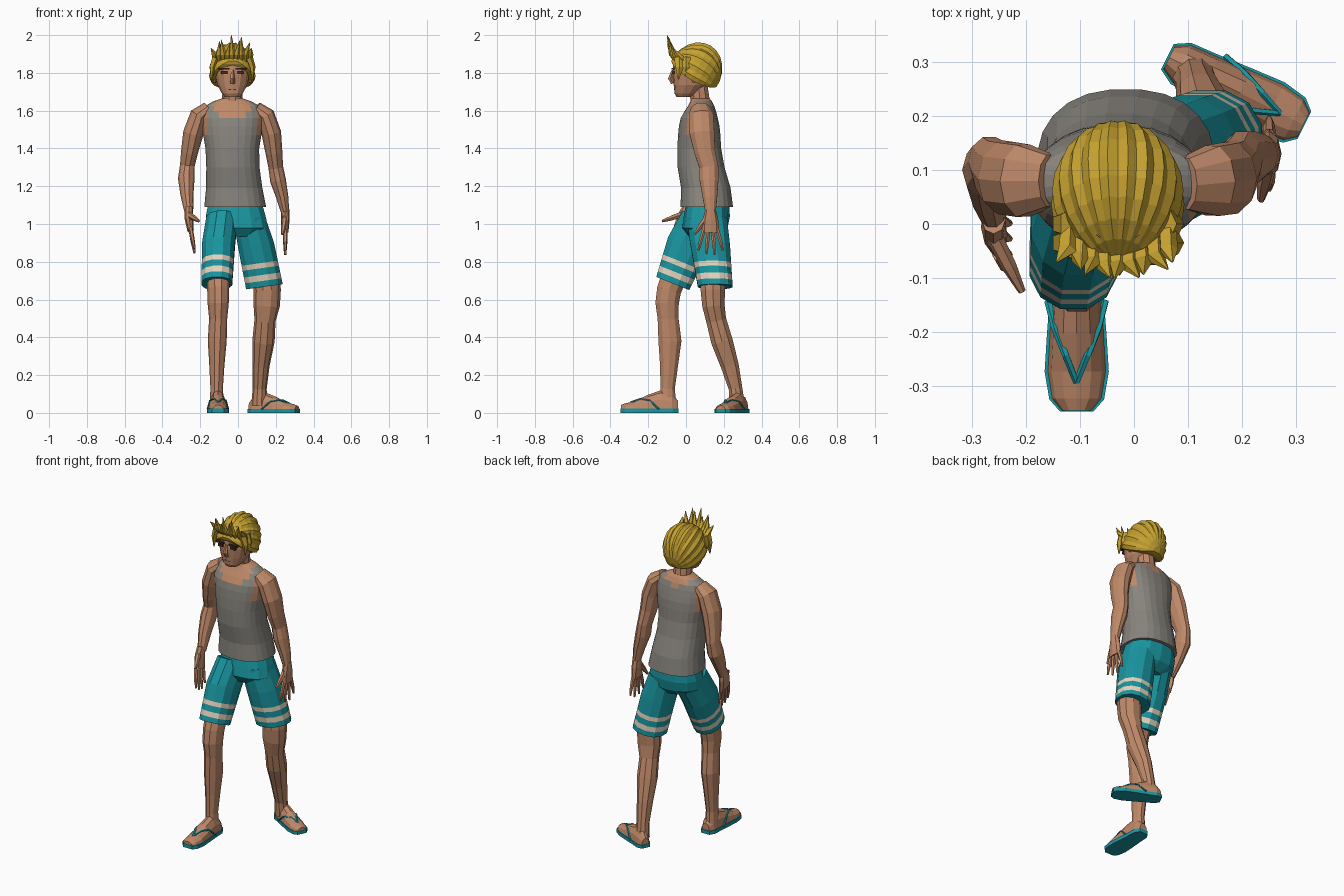
import bpy, bmesh, math
from mathutils import Vector, Matrix
from math import sin, cos, pi, radians


def material(name, rgb):
    m = bpy.data.materials.new(name)
    m.diffuse_color = (*rgb, 1)
    return m


SKIN = material("skin", (0.52, 0.25, 0.14))
TEAL = material("teal", (0.01, 0.31, 0.36))
CREAM = material("cream", (0.8, 0.68, 0.52))
HAIR = material("hair", (0.56, 0.36, 0.03))
CLOTH = material("cloth", (0.25, 0.235, 0.21))
DARK = material("dark", (0.05, 0.025, 0.02))


def skin_rings(name, rings, mats, pick=None, matrix=None):
    """Bridge equal-length closed rings, cap both ends; pick(centre, row) chooses a material."""
    bm = bmesh.new()
    vs = [[bm.verts.new(p) for p in r] for r in rings]
    n = len(rings[0])
    for i in range(len(vs) - 1):
        for j in range(n):
            k = (j + 1) % n
            f = bm.faces.new((vs[i][j], vs[i][k], vs[i + 1][k], vs[i + 1][j]))
            if pick:
                f.material_index = pick(f.calc_center_median(), i)
    bm.faces.new(vs[0])
    cap = bm.faces.new(vs[-1])
    if pick:
        cap.material_index = pick(cap.calc_center_median(), len(vs) - 2)
    bmesh.ops.recalc_face_normals(bm, faces=bm.faces)
    if matrix:
        bm.transform(matrix)
    me = bpy.data.meshes.new(name)
    bm.to_mesh(me)
    bm.free()
    for m in mats:
        me.materials.append(m)
    ob = bpy.data.objects.new(name, me)
    bpy.context.collection.objects.link(ob)
    return ob


def level(name, rows, n, mats, pick=None, power=2.0, sx=0, sy=0):
    """Loft of level (or sheared) superellipse sections: (x, y, z, rx, ry)."""
    def sp(v):
        return math.copysign(abs(v) ** (2 / power), v)
    rings = []
    for x, y, z, rx, ry in rows:
        ring = []
        for j in range(n):
            a = 2 * pi * (j + 0.5) / n
            dx, dy = rx * sp(cos(a)), ry * sp(sin(a))
            ring.append((x + dx, y + dy, z + sx * dx + sy * dy))
        rings.append(ring)
    return skin_rings(name, rings, mats, pick)


def tube(name, rows, n, mat, matrix=None):
    """Tube along a path with sections square to it: (x, y, z, rx, ry)."""
    pts = [Vector(r[:3]) for r in rows]
    rings = []
    for i, r in enumerate(rows):
        t = (pts[min(i + 1, len(pts) - 1)] - pts[max(i - 1, 0)]).normalized()
        u = (Vector((1, 0, 0)) - t * t.x).normalized()
        v = t.cross(u)
        rings.append([pts[i] + u * r[3] * cos(2 * pi * j / n) + v * r[4] * sin(2 * pi * j / n)
                      for j in range(n)])
    return skin_rings(name, rings, [mat], matrix=matrix)


# tank top, with bare skin at the neckline and armholes
def tank_pick(c, i):
    dx = abs(c.x + 0.03)
    drop = 0.12 if c.y < 0.07 else 0.06
    neck = (dx / 0.095) ** 2 + ((c.z - 1.665) / drop) ** 2 < 1
    return 1 if neck or (dx > 0.135 and c.z > 1.45) else 0


level("tank_top", [(-.015, .11, 1.09, .165, .14), (-.02, .105, 1.19, .15, .132), (-.027, .08, 1.30, .142, .125),
                   (-.03, .07, 1.40, .143, .117), (-.03, .07, 1.47, .155, .113), (-.03, .07, 1.52, .16, .108),
                   (-.03, .07, 1.56, .165, .099), (-.03, .075, 1.595, .16, .085), (-.03, .08, 1.625, .145, .07),
                   (-.03, .08, 1.65, .10, .057), (-.03, .075, 1.665, .055, .05)],
      24, [CLOTH, SKIN], tank_pick, 2.3)

# shorts: seat, then two legs with striped hems
level("shorts_seat", [(-.015, .115, 1.11, .145, .115), (-.012, .11, 1.04, .162, .122),
                      (-.005, .10, .98, .168, .12), (.005, .095, .935, .10, .08)], 14, [TEAL], power=2.3)


def shorts_leg(name, top, mid, hem, sx, sy):
    top, mid, hem = Vector(top), Vector(mid), Vector(hem)
    rows = [top, mid] + [mid.lerp(hem, t) for t in (.44, .56, .72, .86, 1)]
    level(name, rows, 12, [TEAL, CREAM], lambda c, i: int(i in (2, 4)), 2.2, sx, sy)


shorts_leg("shorts_leg_right", (-.085, .085, 1.03, .085, .105), (-.103, .01, .89, .09, .108),
           (-.112, -.07, .685, .084, .09), 0, -.4)
shorts_leg("shorts_leg_left", (.06, .11, 1.03, .085, .11), (.095, .128, .89, .098, .108),
           (.14, .155, .668, .1, .095), .14, 0)

# bare legs
tube("leg_right", [(-.105, -.045, .77, .065, .072), (-.105, -.09, .65, .058, .068), (-.105, -.1, .58, .056, .065),
                   (-.105, -.095, .5, .048, .058), (-.11, -.085, .38, .05, .064), (-.112, -.09, .25, .04, .05),
                   (-.113, -.097, .13, .033, .04), (-.112, -.095, .04, .038, .045)], 10, SKIN)
tube("leg_left", [(.145, .145, .76, .07, .075), (.155, .142, .65, .072, .068), (.152, .145, .57, .07, .062),
                  (.143, .16, .49, .056, .056), (.135, .19, .38, .059, .06), (.122, .232, .25, .045, .05),
                  (.115, .262, .13, .037, .038), (.112, .272, .04, .042, .042)], 10, SKIN)


# foot, sandal sole and straps; sections are (distance from heel, half width, height)
def foot(side, heel, angle, scale):
    mat = Matrix.Translation(heel) @ Matrix.Rotation(angle, 4, 'Z') @ Matrix.Scale(scale, 4)
    sec = [(0, .026, .045), (.03, .042, .08), (.09, .045, .10), (.16, .05, .075),
           (.23, .054, .042), (.28, .046, .03), (.302, .028, .022)]
    rings = [[(w * cos(pi * j / 6), d, .02 + h * sin(pi * j / 6)) for j in range(7)] for d, w, h in sec]
    skin_rings("foot_" + side, rings, [SKIN], matrix=mat)
    edge = [(w * 1.1, d * 1.02 - .004) for d, w, h in sec]
    edge += [(-x, y) for x, y in reversed(edge)]
    skin_rings("sandal_sole_" + side, [[(x, y, z) for x, y in edge] for z in (0, .022)], [TEAL], matrix=mat)
    for s, lab in ((1, "outer"), (-1, "inner")):
        tube(f"sandal_strap_{lab}_{side}", [(0, .25, .056, .006, .005), (s * .02, .2, .074, .007, .005),
             (s * .04, .15, .066, .007, .005), (s * .053, .1, .02, .007, .005)], 5, TEAL, mat)


foot("right", (-.106, -.043, 0), pi, 1.0)
foot("left", (.065, .308, 0), math.atan2(-.12, .24) - pi / 2, .92)

# arms
tube("arm_right", [(-.155, .08, 1.615, .035, .05), (-.205, .08, 1.575, .05, .07), (-.237, .085, 1.48, .054, .07),
                   (-.257, .1, 1.38, .045, .058), (-.268, .115, 1.31, .039, .048), (-.274, .1, 1.24, .044, .054),
                   (-.27, .055, 1.15, .034, .043), (-.26, .012, 1.06, .023, .029)], 10, SKIN)
tube("arm_left", [(.095, .075, 1.615, .035, .05), (.145, .08, 1.575, .05, .068), (.177, .085, 1.48, .052, .069),
                  (.19, .1, 1.38, .045, .058), (.2, .122, 1.3, .039, .052), (.212, .122, 1.23, .042, .052),
                  (.235, .127, 1.14, .032, .04), (.25, .13, 1.06, .022, .029)], 10, SKIN)


# hands: palm, four fingers and a thumb
def hand(side, wrist, lean, tip_dx, spread, thumb):
    x, y, z = wrist
    tube("palm_" + side, [(x, y, z + .02, .022, .027), (x, y + lean * .3, z - .04, .023, .042),
                          (x + tip_dx * .3, y + lean * .6, z - .105, .017, .047)], 8, SKIN)
    for i, length in enumerate((.10, .12, .125, .10)):
        o = i - 1.5
        by, bx = y + lean * .6 + o * .023, x + tip_dx * .3
        tube(f"finger_{i + 1}_{side}", [(bx, by, z - .09, .012, .012),
             (bx + tip_dx * .35, by + lean * .3 + o * spread * .6, z - .1 - length * .5, .011, .011),
             (bx + tip_dx * .7, by + lean * .4 + o * spread, z - .1 - length, .006, .006)], 6, SKIN)
    a, b = Vector((x, y + lean * .3 - .015, z - .02)), Vector(thumb)
    tube("thumb_" + side, [(*a, .016, .018), (*a.lerp(b, .55), .014, .014), (*b, .007, .007)], 6, SKIN)


hand("right", (-.26, .008, 1.07), -.05, .03, .006, (-.207, -.125, 1.015))
hand("left", (.25, .13, 1.06), .0, 0, .02, (.235, .045, .945))

# neck, head and face
tube("neck", [(-.03, .078, 1.62, .055, .055), (-.03, .065, 1.74, .052, .05)], 10, SKIN)
level("head", [(-.03, -.01, 1.672, .04, .04), (-.03, .0, 1.69, .056, .06), (-.03, .022, 1.735, .08, .087),
               (-.03, .035, 1.79, .092, .106), (-.03, .04, 1.85, .095, .108), (-.03, .05, 1.92, .07, .08)],
      14, [SKIN], power=2.4)
tube("nose", [(-.03, -.07, 1.815, .008, .006), (-.03, -.082, 1.77, .013, .014),
              (-.03, -.07, 1.745, .014, .01)], 5, SKIN)


def box(name, loc, size, mat):
    x, y, z = loc
    a, b, c = (s / 2 for s in size)
    skin_rings(name, [[(x - a, y - b, h), (x + a, y - b, h), (x + a, y + b, h), (x - a, y + b, h)]
                      for h in (z - c, z + c)], [mat])


for s, side in ((-1, "right"), (1, "left")):
    box("eye_" + side, (-.03 + s * .042, -.066, 1.802), (.036, .012, .014), DARK)
    box("brow_" + side, (-.03 + s * .045, -.068, 1.822), (.058, .016, .01), DARK)
    tube("ear_" + side, [(-.03 + s * .092, .045, 1.75, .008, .012), (-.03 + s * .102, .04, 1.785, .013, .024),
                         (-.03 + s * .105, .045, 1.815, .008, .02)], 6, SKIN)
    # locks in front of the ears
    for k, y in enumerate((-.035, .0)):
        tube(f"side_lock_{k + 1}_{side}", [(-.03 + s * .09, y, 1.88, .02, .03), (-.03 + s * .107, y, 1.83, .016, .022),
             (-.03 + s * .108, y - .005, 1.765 + .02 * k, .003, .003)], 5, HAIR)
box("mouth", (-.03, -.0585, 1.713), (.04, .006, .005), DARK)

# swept-back hair: ridged shell whose locks run from forehead to nape
C, A, P = Vector((-.03, .045, 1.80)), Vector((0, .866, -.5)), Vector((0, .5, .866))
shell = []
for i in range(11):
    th = radians(10 + 16 * i)
    ring = []
    for j in range(25):
        a, k = radians(-15 + 210 * j / 24), sin(th) * (1 if j % 2 else .94)
        ring.append(C - A * .14 * cos(th) + Vector((.124 * k * cos(a), 0, 0)) + P * .17 * k * sin(a))
    shell.append(ring)
skin_rings("swept_hair", shell, [HAIR])

# upright spikes along the fringe
tips = (1.93, 1.965, 1.975, 1.95, 2.0, 1.97, 1.99, 1.96, 1.93)
for i, tz in enumerate(tips):
    u = (i - 4) / 4
    x, back = -.03 + .092 * u, .03 * u * u
    tube(f"fringe_spike_{i + 1}", [(x, -.045 + back, 1.865, .017, .02), (x * 1.02, -.078 + back, 1.9, .018, .014),
         (x + .015 * u + (.012 if i % 2 else -.006), -.1 + back, tz, .002, .002)], 5, HAIR)
